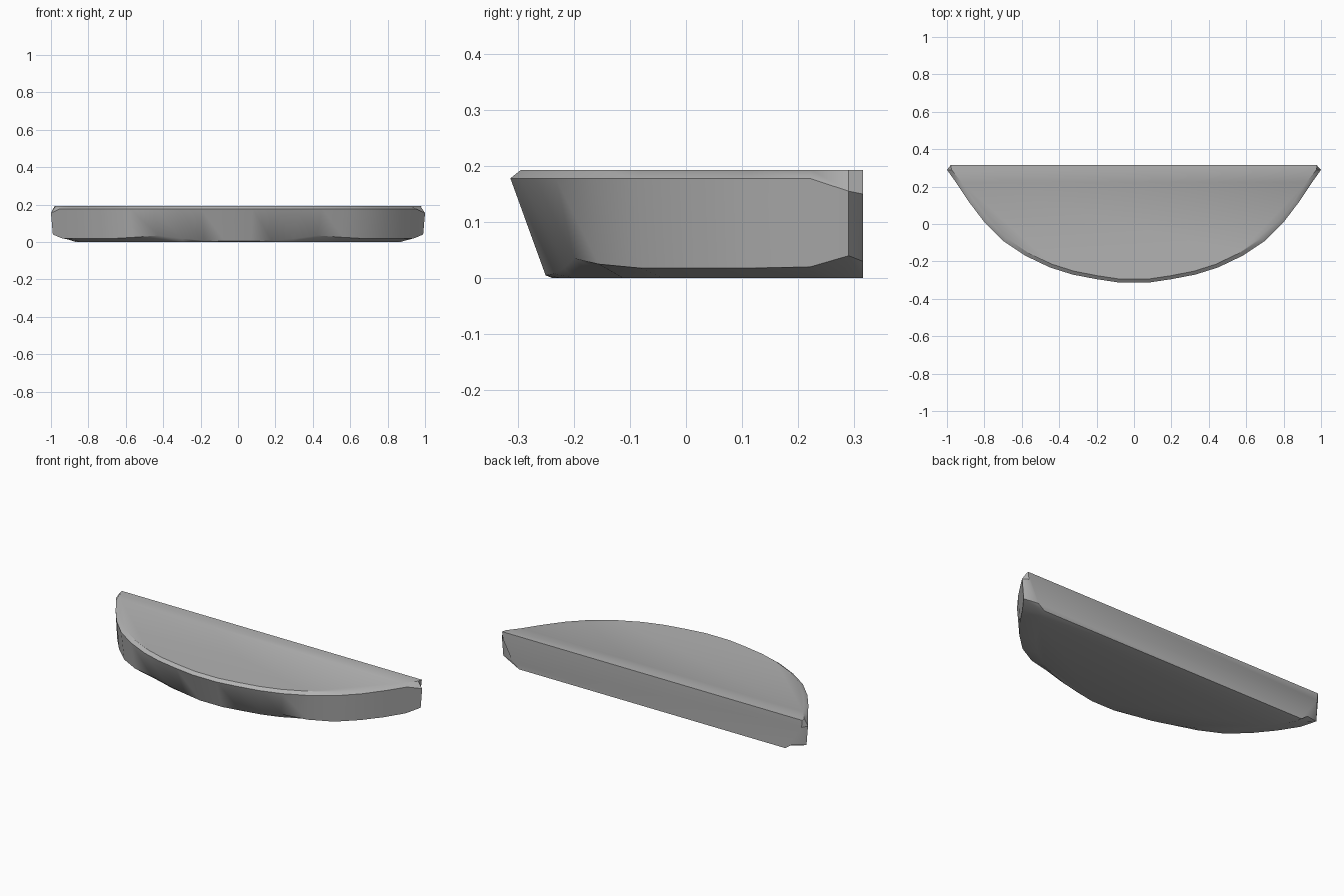
import bpy, bmesh

cube = bpy.data.objects.get("Cube")
if cube:
    bpy.data.objects.remove(cube, do_unlink=True)

grey = bpy.data.materials.new("stone grey")
grey.use_nodes = True
colour = (0.45, 0.45, 0.45, 1)
grey.diffuse_color = colour
grey.node_tree.nodes["Principled BSDF"].inputs["Base Color"].default_value = colour

BACK = 0.315

# Half outline from the front middle to the side: x, y, lower rim inset, lower rim height
outline = [
    (0.08, -0.313, 0.10, 0.005),
    (0.20, -0.295, 0.10, 0.008),
    (0.33, -0.27, 0.09, 0.018),
    (0.45, -0.232, 0.06, 0.035),
    (0.58, -0.17, 0.03, 0.025),
    (0.70, -0.09, 0.02, 0.018),
    (0.80, 0.01, 0.015, 0.018),
    (0.88, 0.115, 0.01, 0.018),
    (0.95, 0.22, 0.01, 0.02),
]


def inset(x, y, k, z):
    return (x * (1 - k), BACK + (y - BACK) * (1 - k), z)


# Each column runs from the top face, over the rims, to the base
columns = [[inset(x, y, 0.03, 0.193), inset(x, y, 0, 0.178),
            inset(x, y, k, z), inset(x, y, 0.12, 0)] for x, y, k, z in outline]
columns.append([(0.975, 0.29, 0.193), (1, 0.29, 0.155), (0.99, 0.29, 0.04), (0.865, 0.28, 0)])
columns.append([(0.98, BACK, 0.193), (0.975, BACK, 0.15), (0.91, BACK, 0.03), (0.87, BACK, 0)])

# Mirror the columns and skin them into a closed slab
mirrored = [[(-x, y, z) for x, y, z in col] for col in reversed(columns)]
bm = bmesh.new()
grid = [[bm.verts.new(p) for p in col] for col in mirrored + columns]
for a, b in zip(grid, grid[1:]):
    for i in range(3):
        bm.faces.new((a[i], a[i + 1], b[i + 1], b[i]))
bm.faces.new([col[0] for col in grid])
bm.faces.new([col[3] for col in grid])
bm.faces.new(grid[0] + grid[-1][::-1])
bmesh.ops.recalc_face_normals(bm, faces=bm.faces)

mesh = bpy.data.meshes.new("half_round_slab")
bm.to_mesh(mesh)
bm.free()
mesh.materials.append(grey)
slab = bpy.data.objects.new("half_round_slab", mesh)
bpy.context.collection.objects.link(slab)

# Smooth the curved wall, keep the flat faces crisp
bpy.ops.object.select_all(action="DESELECT")
slab.select_set(True)
bpy.context.view_layer.objects.active = slab
bpy.ops.object.shade_smooth_by_angle(angle=0.6)
